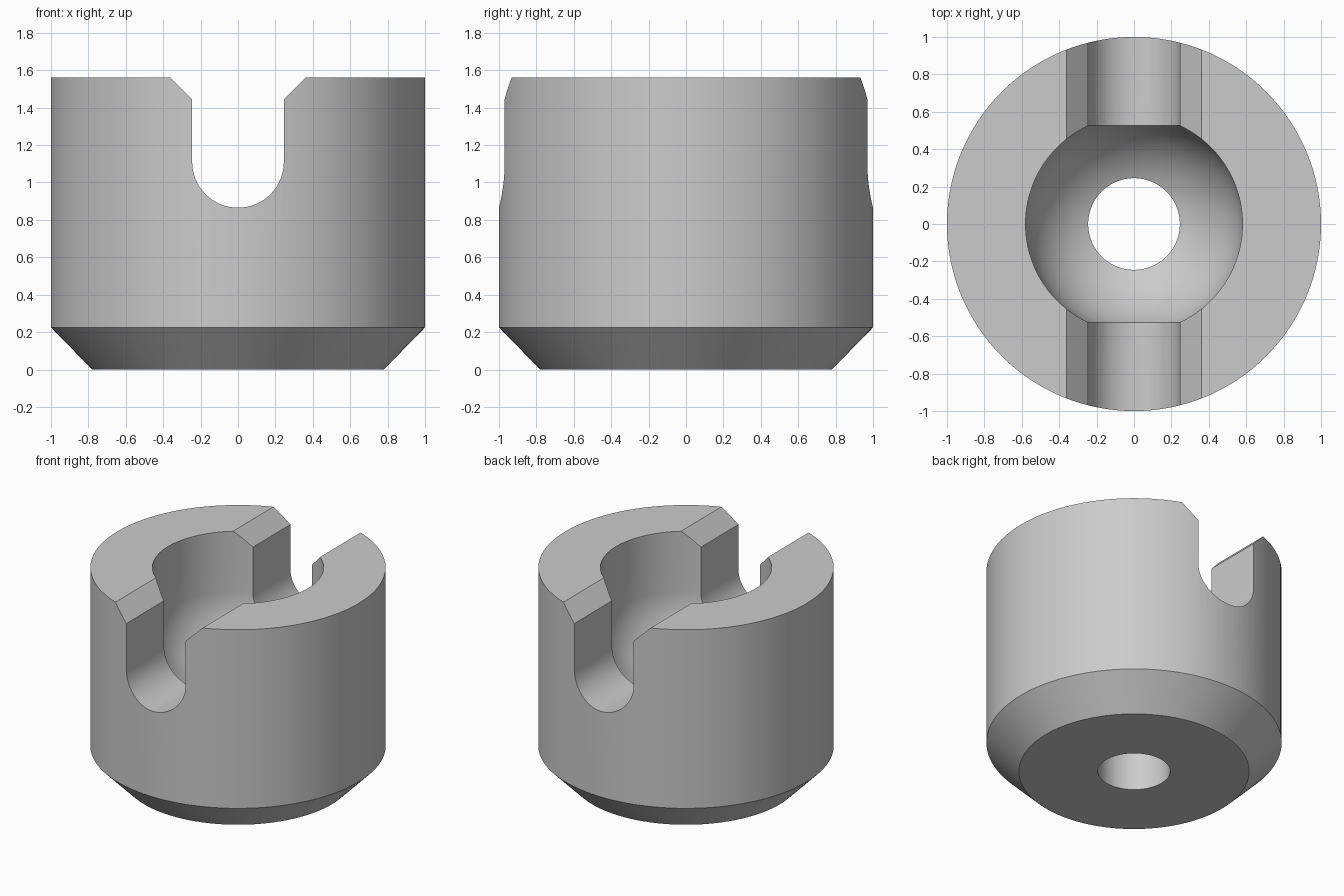
import bpy, bmesh
from math import sin, cos, pi, asin, radians
from mathutils import Matrix

if "Cube" in bpy.data.objects:
    bpy.data.objects.remove(bpy.data.objects["Cube"])

HEIGHT, BORE, HOLE, CENTRE = 1.56, 0.58, 0.245, 1.11
SEGMENTS = 128

steel = bpy.data.materials.new("grey_steel")
steel.use_nodes = True
colour = (0.6, 0.6, 0.6, 1)
steel.diffuse_color = colour
steel.node_tree.nodes["Principled BSDF"].inputs["Base Color"].default_value = colour


def make_object(name, bm):
    bmesh.ops.recalc_face_normals(bm, faces=bm.faces)
    mesh = bpy.data.meshes.new(name)
    bm.to_mesh(mesh)
    bm.free()
    mesh.materials.append(steel)
    obj = bpy.data.objects.new(name, mesh)
    bpy.context.collection.objects.link(obj)
    return obj


def lathe(name, profile):
    """Revolve a closed (radius, z) outline around the z axis."""
    bm = bmesh.new()
    rings = []
    for i in range(SEGMENTS):
        turn = Matrix.Rotation(2 * pi * i / SEGMENTS, 3, "Z")
        rings.append([bm.verts.new(turn @ Matrix.Identity(3).col[0] * r
                                   + Matrix.Identity(3).col[2] * z) for r, z in profile])
    n = len(profile)
    for i, a in enumerate(rings):
        b = rings[(i + 1) % SEGMENTS]
        for j in range(n):
            k = (j + 1) % n
            bm.faces.new((a[j], b[j], b[k], a[k]))
    return make_object(name, bm)


def prism(name, outline, half_depth):
    """Extrude a closed (x, z) outline along y."""
    bm = bmesh.new()
    face = bm.faces.new([bm.verts.new((x, -half_depth, z)) for x, z in outline])
    new = bmesh.ops.extrude_face_region(bm, geom=[face])["geom"]
    bmesh.ops.translate(bm, vec=(0, 2 * half_depth, 0),
                        verts=[v for v in new if isinstance(v, bmesh.types.BMVert)])
    return make_object(name, bm)


# Round body: bevelled foot, straight bore, spherical seat and drain hole
start = asin(HOLE / BORE)
seat = [(BORE * sin(a), CENTRE - BORE * cos(a))
        for a in (start + (pi / 2 - start) * i / 24 for i in range(25))]
profile = [(HOLE, 0), (0.78, 0), (1, 0.225), (1, HEIGHT), (BORE, HEIGHT)]
body = lathe("socket_body", profile + seat[::-1])

# Round-bottomed slot with a flared mouth, cut right through front to back
arc = [(HOLE * cos(a), CENTRE + HOLE * sin(a))
       for a in (-pi + pi * i / 32 for i in range(33))]
flare = 0.31
mouth = [(HOLE, 1.445), (HOLE + flare, 1.445 + flare)]
slot = prism("slot_cutter", arc + mouth + [(-x, z) for x, z in mouth[::-1]], 1.2)
slot.hide_render = True

cut = body.modifiers.new("slot", "BOOLEAN")
cut.operation = "DIFFERENCE"
cut.solver = "EXACT"
cut.object = slot
bpy.context.view_layer.objects.active = body
body.select_set(True)
bpy.ops.object.modifier_apply(modifier=cut.name)
bpy.data.objects.remove(slot)
bpy.ops.object.shade_smooth_by_angle(angle=radians(25))
